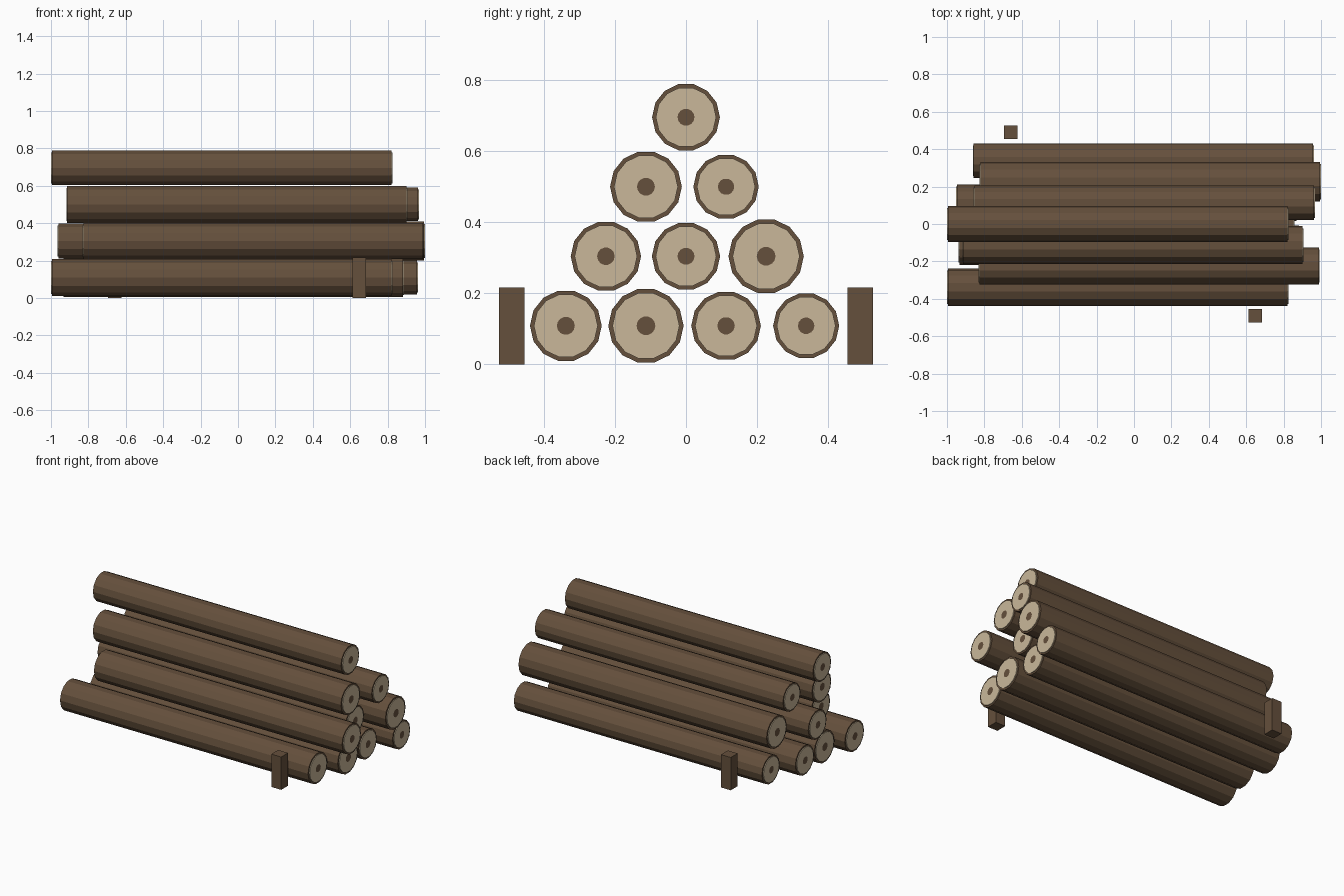
import bpy, bmesh, math

if "Cube" in bpy.data.objects:
    bpy.data.objects.remove(bpy.data.objects["Cube"])


def material(name, rgb):
    m = bpy.data.materials.new(name)
    m.diffuse_color = (*rgb, 1)
    m.use_nodes = True
    m.node_tree.nodes["Principled BSDF"].inputs["Base Color"].default_value = m.diffuse_color
    return m


bark = material("bark brown", (0.130, 0.080, 0.045))
wood = material("cut wood", (0.585, 0.475, 0.320))

SIDES = 14
LENGTH = 1.825
CAP = 0.005


def finish(bm, name, mats):
    bmesh.ops.recalc_face_normals(bm, faces=bm.faces)
    mesh = bpy.data.meshes.new(name)
    bm.to_mesh(mesh)
    bm.free()
    for m in mats:
        mesh.materials.append(m)
    ob = bpy.data.objects.new(name, mesh)
    bpy.context.collection.objects.link(ob)


def log(name, x0, y, z, r):
    """Bark cylinder with a slightly raised pale disc and dark heart on both ends."""
    bm = bmesh.new()
    x1 = x0 + LENGTH
    # (x, radius, material of the band leading to the next ring)
    rings = [(x0, 0.25 * r, 1), (x0, 0.89 * r, 1), (x0 + CAP, 0.89 * r, 0),
             (x0 + CAP, r, 0), (x1 - CAP, r, 0), (x1 - CAP, 0.89 * r, 1),
             (x1, 0.89 * r, 1), (x1, 0.25 * r, 0)]
    loops = []
    for x, rad, _ in rings:
        loops.append([bm.verts.new((x, y + rad * math.cos(2 * math.pi * i / SIDES),
                                    z + rad * math.sin(2 * math.pi * i / SIDES)))
                      for i in range(SIDES)])
    for k in range(len(loops) - 1):
        a, b = loops[k], loops[k + 1]
        for i in range(SIDES):
            j = (i + 1) % SIDES
            bm.faces.new((a[i], a[j], b[j], b[i])).material_index = rings[k][2]
    bm.faces.new(loops[0])     # dark hearts
    bm.faces.new(loops[-1])
    finish(bm, name, [bark, wood])


def stake(name, x, y):
    bm = bmesh.new()
    bmesh.ops.create_cube(bm, size=1)
    for v in bm.verts:
        v.co = (x + v.co.x * 0.072, y + v.co.y * 0.072, (v.co.z + 0.5) * 0.217)
    finish(bm, name, [bark])


# Pyramid rows: (left end x, radius) from front to back
rows = [
    [(-1.0, 0.101), (-0.938, 0.106), (-0.952, 0.098), (-0.862, 0.093)],
    [(-0.832, 0.099), (-0.966, 0.096), (-0.826, 0.106)],
    [(-0.918, 0.101), (-0.857, 0.092)],
    [(-1.0, 0.0955)],
]
for r, row in enumerate(rows):
    for i, (x0, rad) in enumerate(row):
        y = (i - (len(row) - 1) / 2) * 0.2255
        log(f"log_row{r + 1}_{i + 1}", x0, y, 0.109 + 0.1957 * r, rad)

# Stakes holding the pile
stake("front_stake", 0.648, -0.49)
stake("back_stake", -0.66, 0.49)
